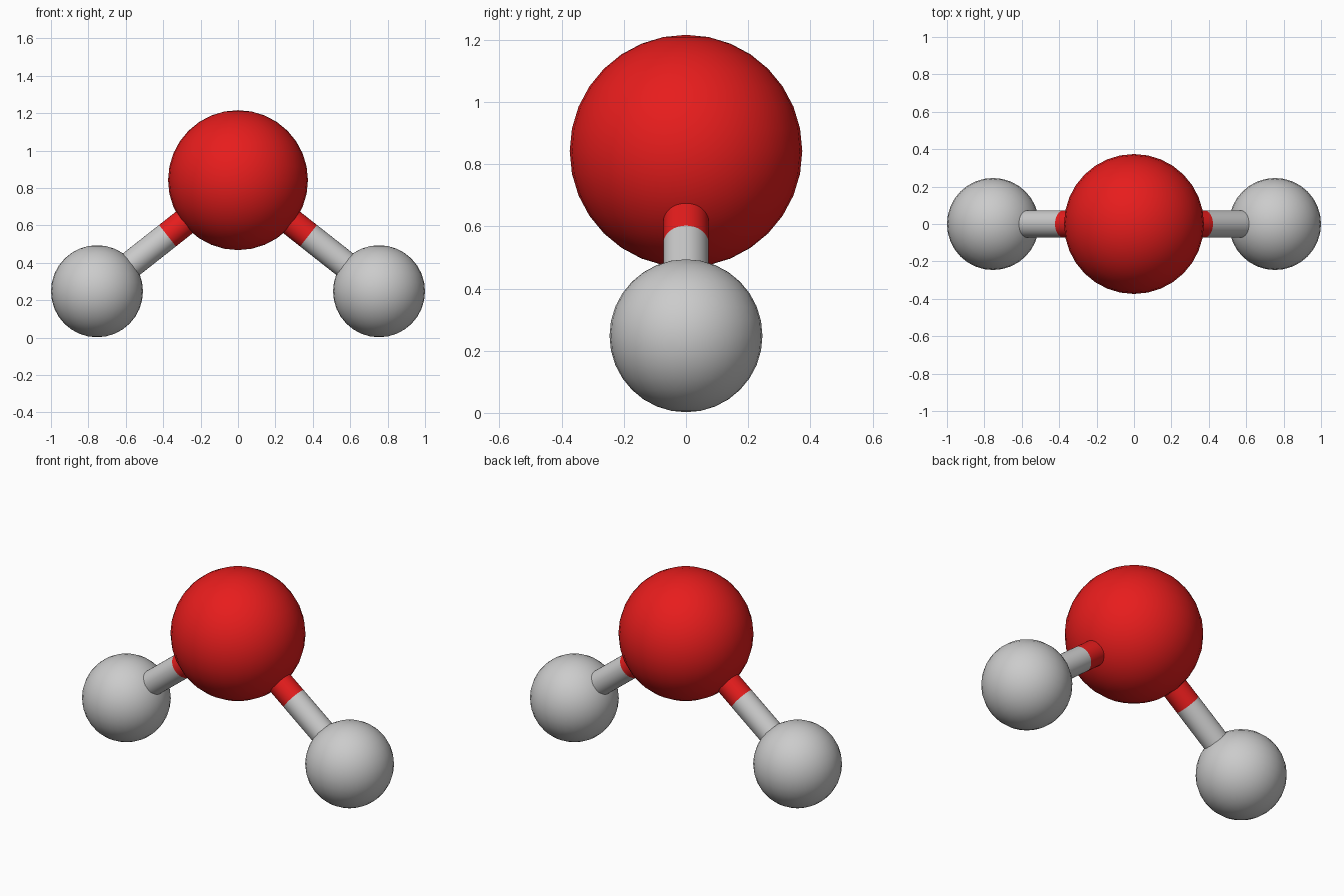
import bpy
import math
from mathutils import Vector

if "Cube" in bpy.data.objects:
    bpy.data.objects.remove(bpy.data.objects["Cube"])

OXYGEN = Vector((0, 0, 0.842))
BOND_RADIUS = 0.073

red = bpy.data.materials.new("red")
red.diffuse_color = (0.8, 0.012, 0.012, 1)
red.use_nodes = True
red.node_tree.nodes["Principled BSDF"].inputs["Base Color"].default_value = red.diffuse_color


def finish(name, material=None):
    obj = bpy.context.object
    obj.name = name
    if material:
        obj.data.materials.append(material)
    bpy.ops.object.shade_smooth_by_angle(angle=math.radians(40))


def atom(name, centre, radius, material=None):
    bpy.ops.mesh.primitive_uv_sphere_add(
        segments=32, ring_count=16, radius=radius, location=centre)
    finish(name, material)


def bond(name, start, end, material=None):
    axis = end - start
    bpy.ops.mesh.primitive_cylinder_add(
        vertices=32, radius=BOND_RADIUS, depth=axis.length,
        location=(start + end) / 2,
        rotation=axis.to_track_quat('Z', 'Y').to_euler())
    finish(name, material)


# Central large atom
atom("oxygen_atom", OXYGEN, 0.374, red)

# Two small atoms, each joined by a bond that is red on its inner half
for side, sign in (("left", -1), ("right", 1)):
    hydrogen = Vector((sign * 0.754, 0, 0.248))
    middle = (OXYGEN + hydrogen) / 2
    atom(f"{side}_hydrogen_atom", hydrogen, 0.246)
    bond(f"{side}_bond_inner_half", OXYGEN, middle, red)
    bond(f"{side}_bond_outer_half", middle, hydrogen)
